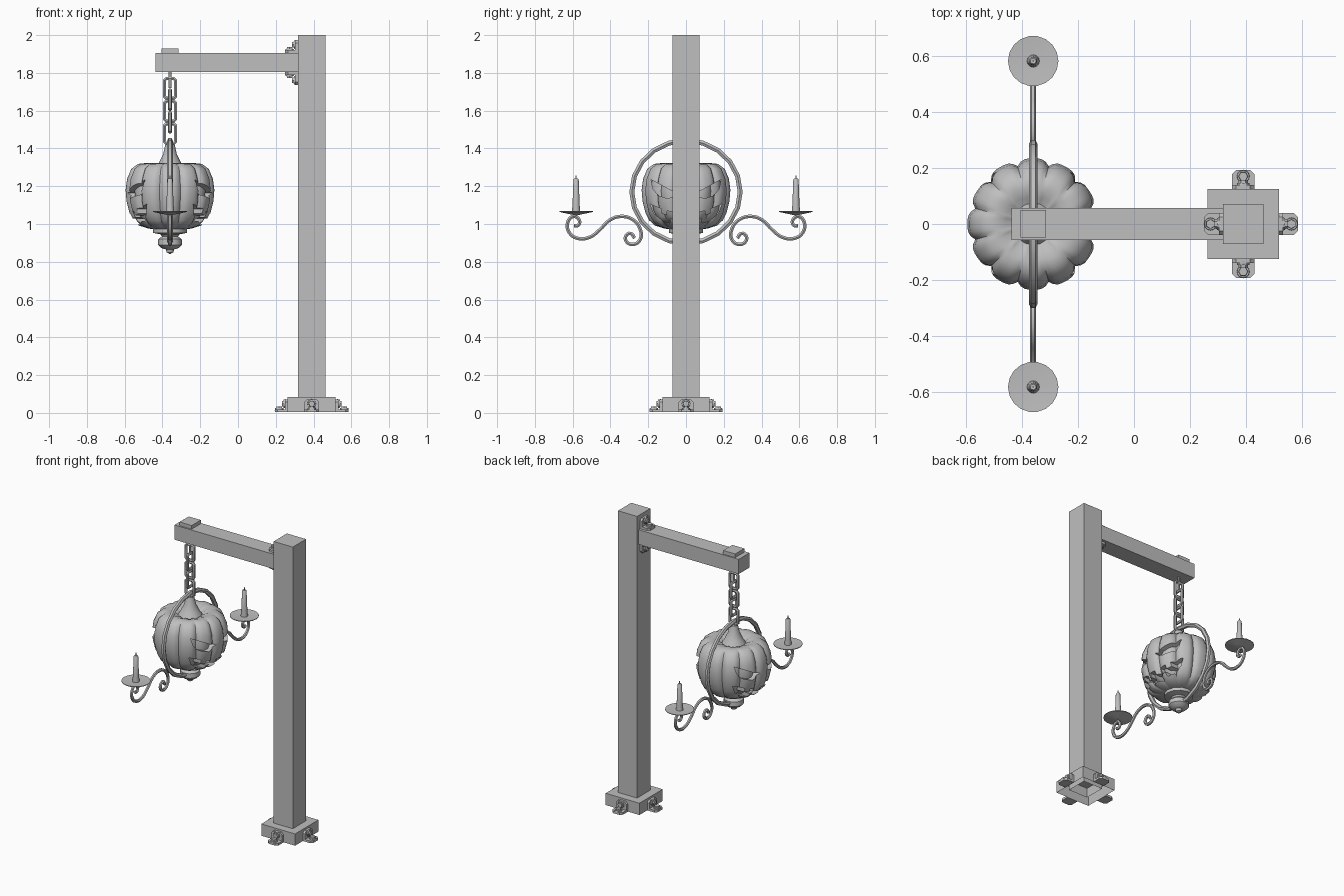
import bpy, bmesh, math
from mathutils import Matrix, Vector

cube = bpy.data.objects.get("Cube")
if cube:
    bpy.data.objects.remove(cube, do_unlink=True)

grey = bpy.data.materials.new("plain_grey")
grey.use_nodes = True
grey.diffuse_color = (0.52, 0.52, 0.52, 1)
grey.node_tree.nodes["Principled BSDF"].inputs["Base Color"].default_value = (0.52, 0.52, 0.52, 1)

HX = -0.36   # hanging axis
PX = 0.39    # post axis


def select(ob):
    bpy.ops.object.select_all(action='DESELECT')
    ob.select_set(True)
    bpy.context.view_layer.objects.active = ob


def finish(bm, name, smooth=None):
    bmesh.ops.recalc_face_normals(bm, faces=bm.faces[:])
    me = bpy.data.meshes.new(name)
    bm.to_mesh(me)
    bm.free()
    me.materials.append(grey)
    ob = bpy.data.objects.new(name, me)
    bpy.context.collection.objects.link(ob)
    if smooth:
        select(ob)
        bpy.ops.object.shade_smooth_by_angle(angle=math.radians(smooth))
    return ob


def add_box(bm, lo, hi):
    lo, hi = Vector(lo), Vector(hi)
    m = Matrix.Translation((lo + hi) / 2) @ Matrix.Diagonal((*(hi - lo), 1))
    return bmesh.ops.create_cube(bm, size=1, matrix=m)["verts"]


def box(name, lo, hi, open_bottom=False):
    bm = bmesh.new()
    add_box(bm, lo, hi)
    if open_bottom:
        low = min(bm.faces, key=lambda f: f.calc_center_median().z)
        bmesh.ops.delete(bm, geom=[low], context='FACES_ONLY')
    return finish(bm, name)


def lathe(name, profile, segs, x, y=0, rib=0, smooth=40):
    """Spin a radius/height profile; rib pinches twelve creases into it."""
    bm = bmesh.new()
    rings = []
    for r, z in profile:
        ring = []
        for i in range(segs):
            a = 2 * math.pi * i / segs
            k = r * (1 - rib * (1 - abs(math.cos(6 * a))) ** 2)
            ring.append(bm.verts.new((x + k * math.cos(a), y + k * math.sin(a), z)))
        rings.append(ring)
    for a, b in zip(rings, rings[1:]):
        for i in range(segs):
            j = (i + 1) % segs
            bm.faces.new((a[i], a[j], b[j], b[i]))
    bmesh.ops.remove_doubles(bm, verts=bm.verts[:], dist=1e-5)
    return finish(bm, name, smooth)


def tube(name, points, radius, cyclic=False, curved=False, smooth=40):
    cu = bpy.data.curves.new(name, 'CURVE')
    cu.dimensions = '3D'
    cu.bevel_depth = radius
    cu.bevel_resolution = 1
    cu.use_fill_caps = not cyclic
    cu.resolution_u = 4
    sp = cu.splines.new('BEZIER' if curved else 'POLY')
    pts = sp.bezier_points if curved else sp.points
    pts.add(len(points) - 1)
    for p, co in zip(pts, points):
        if curved:
            p.co = co
            p.handle_left_type = p.handle_right_type = 'AUTO'
        else:
            p.co = (*co, 1)
    sp.use_cyclic_u = cyclic
    cu.materials.append(grey)
    ob = bpy.data.objects.new(name, cu)
    bpy.context.collection.objects.link(ob)
    select(ob)
    bpy.ops.object.convert(target='MESH')
    ob = bpy.context.view_layer.objects.active
    bpy.ops.object.shade_smooth_by_angle(angle=math.radians(smooth))
    return ob


def bracket(name, loc, turn, flip=False):
    """Angle bracket: foot along local +x, back plate along local +z, a bolt on each."""
    bm = bmesh.new()
    for upright in (False, True):
        part = bmesh.new()
        outline = [(0, -.04), (.053, -.04), (.068, -.025), (.068, .025), (.053, .04), (0, .04)]
        face = part.faces.new([part.verts.new((x, y, 0)) for x, y in outline])
        ext = bmesh.ops.extrude_face_region(part, geom=[face])["geom"]
        bmesh.ops.translate(part, vec=(0, 0, .015),
                            verts=[v for v in ext if isinstance(v, bmesh.types.BMVert)])
        for sides, r, z in ((12, .024, .017), (6, .018, .026)):
            bmesh.ops.create_cone(part, cap_ends=True, segments=sides, radius1=r, radius2=r * .9,
                                  depth=.014, matrix=Matrix.Translation((.045, 0, z - .002)))
        if upright:
            bmesh.ops.transform(part, verts=part.verts[:], matrix=Matrix(
                ((0, 0, 1, 0), (0, 1, 0, 0), (1, 0, 0, 0), (0, 0, 0, 1))))
        tmp = bpy.data.meshes.new("part")
        part.to_mesh(tmp)
        part.free()
        bm.from_mesh(tmp)
        bpy.data.meshes.remove(tmp)
    m = Matrix.Translation(loc) @ Matrix.Rotation(turn, 4, 'Z')
    if flip:
        m = m @ Matrix.Rotation(math.pi, 4, 'X')
    bmesh.ops.transform(bm, verts=bm.verts[:], matrix=m)
    return finish(bm, name)


# Post, base collar and arm
box("post", (PX - .072, -.071, .02), (PX + .072, .071, 2), True)
box("base_collar", (PX - .127, -.125, .005), (PX + .127, .125, .085), True)
box("arm", (-.437, -.058, 1.805), (PX - .072, .058, 1.905))
box("arm_cap", (-.405, -.048, 1.905), (-.315, .05, 1.93))

# Brackets around the base and at the arm joint
for i, side in enumerate(("left", "back", "right", "front")):
    a = i * math.pi / 2
    bracket("base_bracket_" + side,
            (PX + .127 * math.cos(a), .125 * math.sin(a), .004), a)
bracket("arm_bracket_top", (PX - .072, 0, 1.905), math.pi)
bracket("arm_bracket_bottom", (PX - .072, 0, 1.805), math.pi, True)

# Chain, alternating link direction
tube("chain_hook", [(HX, 0, 1.81), (HX, 0, 1.72)], .008)
outline = [(.02, .052), (.03, .042), (.03, -.042), (.02, -.052)]
outline += [(-u, -v) for u, v in outline]
for i in range(5):
    z = 1.718 - i * .06
    tube("chain_link_%d" % (i + 1),
         [(HX, u, z + v) if i % 2 else (HX + u, 0, z + v) for u, v in outline], .01, True)

# Hoop around the lantern
tube("hoop", [(HX, .287 * math.sin(a), 1.17 + .272 * math.cos(a))
              for a in (2 * math.pi * i / 20 for i in range(20))], .015, True)

# Pumpkin shell with carved faces on both ends, over a smaller core
shape = [(0, 1.27), (.05, 1.285), (.1, 1.312), (.135, 1.322), (.17, 1.318), (.205, 1.292),
         (.227, 1.24), (.235, 1.18), (.23, 1.12), (.215, 1.06), (.195, 1.02), (.165, .992),
         (.11, .975), (0, .97)]
shell = lathe("pumpkin", shape, 96, HX, rib=.09)
lathe("pumpkin_core", [(r * .87, 1.15 + (z - 1.15) * .87) for r, z in shape], 48, HX, rib=.09)

eye = [(.185, 1.235), (.13, 1.205), (.085, 1.18), (.04, 1.165), (.06, 1.145), (.1, 1.135),
       (.145, 1.15), (.175, 1.185)]
lip = [(.02, 1.055), (.02, 1.03), (.06, 1.035), (.06, 1.06), (.1, 1.07), (.1, 1.045),
       (.13, 1.055), (.13, 1.08), (.19, 1.105), (.17, 1.055), (.12, 1.015), (.085, 1.005),
       (.085, 1.03), (.045, 1.02), (.045, .997)]
mouth = lip + [(-y, z) for y, z in reversed(lip)]
bm = bmesh.new()
for s in (1, -1):
    for loop in (eye, [(-y, z) for y, z in eye], mouth):
        near, far = ([bm.verts.new((HX + s * d, y, z)) for y, z in loop] for d in (.06, .35))
        bm.faces.new(near)
        bm.faces.new(far)
        for i in range(len(loop)):
            j = (i + 1) % len(loop)
            bm.faces.new((near[i], near[j], far[j], far[i]))
cutter = finish(bm, "face_cutter")
cutter.hide_render = True
cut = shell.modifiers.new("carve", 'BOOLEAN')
cut.operation = 'DIFFERENCE'
cut.solver = 'EXACT'
cut.object = cutter
select(shell)
bpy.ops.object.modifier_apply(modifier="carve")
bpy.data.objects.remove(cutter, do_unlink=True)
bpy.ops.object.shade_smooth_by_angle(angle=math.radians(40))

# Stem above and finial below
lathe("stem", [(.085, 1.285), (.058, 1.325), (.036, 1.37), (.025, 1.42), (0, 1.425)], 10, HX)
lathe("finial", [(0, .985), (.09, .98), (.09, .953), (.05, .945), (.042, .935), (.062, .92),
                 (.064, .89), (.045, .872), (.022, .866), (.018, .85), (0, .84)], 12, HX)

# Scrolled candle arms, mirrored front to back
scroll = [(.272, .926), (.294, .95), (.318, .937), (.315, .907), (.28, .892), (.243, .917),
          (.243, .974), (.283, 1.024), (.347, 1.04), (.405, 1.02), (.458, .968), (.51, .93),
          (.574, .924), (.62, .958), (.625, 1.012), (.595, 1.04), (.565, 1.02), (.572, .992),
          (.594, .992)]
for side, s in (("front", -1), ("back", 1)):
    y = s * .582
    tube("scroll_arm_" + side, [(HX, s * u, z) for u, z in scroll], .0105, curved=True)
    lathe("drip_dish_" + side, [(0, 1.045), (.035, 1.052), (.09, 1.064), (.09, 1.068),
                                (.03, 1.064), (0, 1.064)], 18, HX, y)
    lathe("candle_" + side, [(0, 1.06), (.023, 1.06), (.019, 1.1), (.014, 1.235),
                             (.01, 1.24), (0, 1.238)], 12, HX, y)
    tube("wick_" + side, [(HX, y, 1.23), (HX, y, 1.257)], .003)
